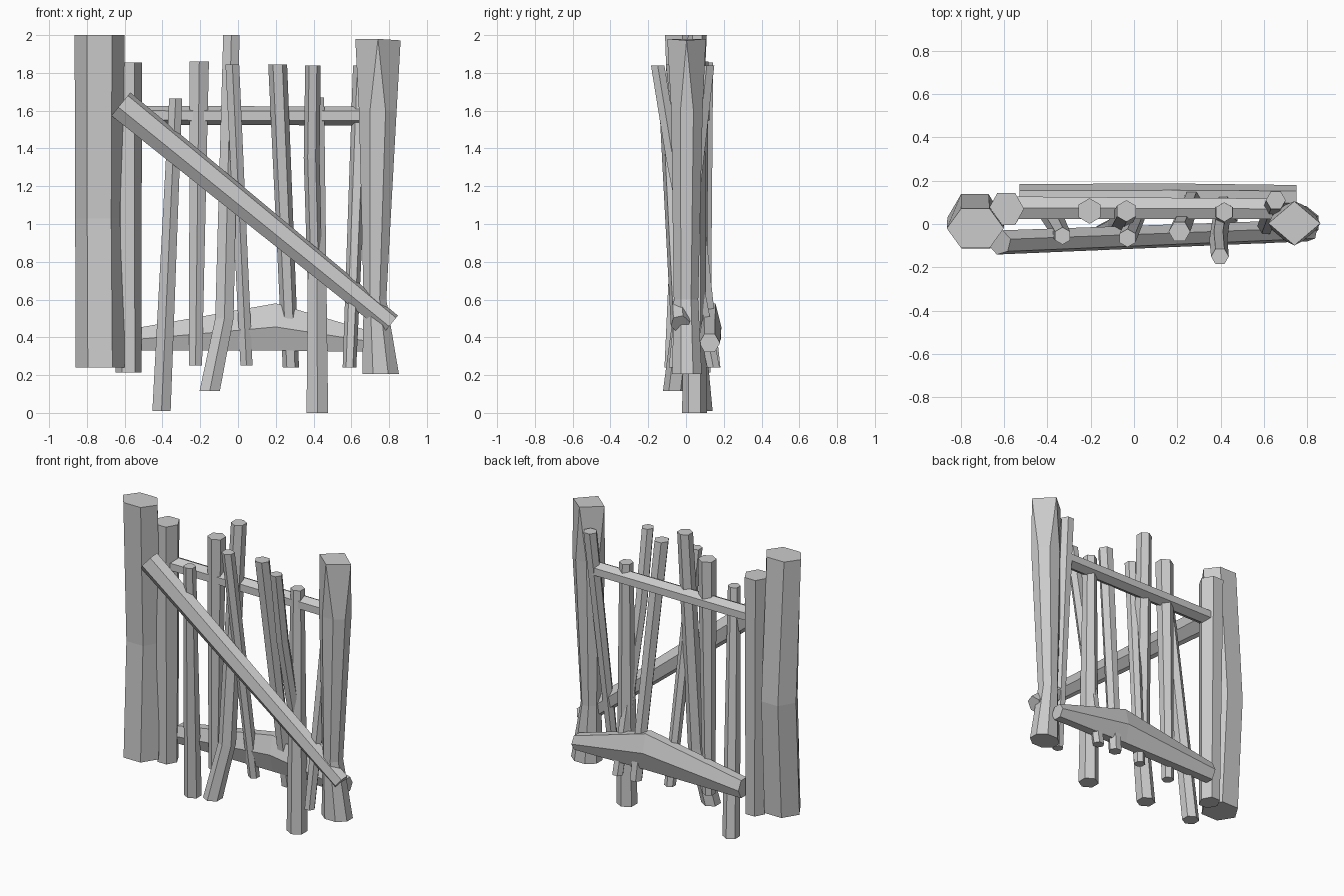
import bpy, bmesh, math
from mathutils import Vector

if "Cube" in bpy.data.objects:
    bpy.data.objects.remove(bpy.data.objects["Cube"])

X, Y, Z = Vector((1, 0, 0)), Vector((0, 1, 0)), Vector((0, 0, 1))


def loft(name, rings):
    """Skin a list of equal-length point rings and cap both ends."""
    bm = bmesh.new()
    loops = [[bm.verts.new(p) for p in ring] for ring in rings]
    n = len(loops[0])
    for a, b in zip(loops, loops[1:]):
        for i in range(n):
            j = (i + 1) % n
            bm.faces.new((a[i], a[j], b[j], b[i]))
    bm.faces.new(loops[0])
    bm.faces.new(loops[-1])
    bmesh.ops.remove_doubles(bm, verts=bm.verts[:], dist=0.0005)
    bmesh.ops.recalc_face_normals(bm, faces=bm.faces[:])
    me = bpy.data.meshes.new(name)
    bm.to_mesh(me)
    bm.free()
    ob = bpy.data.objects.new(name, me)
    bpy.context.collection.objects.link(ob)
    return ob


def log(name, stations, u=X, v=Y, phase=0, sides=6):
    """Hexagonal log; each station is (x, y, z, radius_u, radius_v)."""
    rings = []
    for x, y, z, ru, rv in stations:
        ring = []
        for i in range(sides):
            a = math.radians(phase) + math.tau * i / sides
            ring.append(Vector((x, y, z)) + u * ru * math.cos(a) + v * rv * math.sin(a))
        rings.append(ring)
    return loft(name, rings)


# Left post, bowed backwards in the middle
log("left_post", [(-.73, -.01, .24, .13, .12), (-.735, .03, 1.03, .127, .125),
                  (-.733, -.02, 2.0, .132, .105)])

# Right post: octagonal shaft whose corners pinch into a diamond top
rings = []
for x, y, z, rx, ry, half in [(.755, .005, .205, .105, .085, 22.5), (.725, 0, .6, .065, .07, 22.5),
                              (.74, .005, 1.6, .108, .09, 22.5), (.741, .003, 1.98, .12, .102, 0)]:
    rings.append([Vector((x + rx * math.cos(math.radians(90 * k + s * half)),
                          y + ry * math.sin(math.radians(90 * k + s * half)),
                          z - (.008 if k == 0 and half == 0 else 0)))
                  for k in range(4) for s in (-1, 1)])
loft("right_post", rings)

# Slim post beside the left post
log("inner_left_post", [(-.58, .065, .215, .068, .075), (-.59, .07, 1.855, .082, .085)])

# Rails
log("upper_rail", [(-.56, .075, 1.575, .06, .05), (.64, .07, 1.572, .055, .05)], Y, Z, 30)
log("lower_rail", [(-.53, .125, .39, .06, .07), (.2, .125, .455, .062, .144),
                   (.75, .125, .37, .055, .055)], Y, Z)

# Diagonal brace across the front
a, b = Vector((-.62, -.085, 1.635)), Vector((.81, -.03, .47))
perp = (b - a).cross(Y).normalized()
if perp.z < 0:
    perp = -perp
log("diagonal_brace", [(*a, .058, .082), (*b, .052, .06)], Y, perp, 165 if perp.x < 0 else 15)

# Crooked pickets: (x, y, z, radius) from bottom to top
pickets = [
    [(-.405, .085, .01, .056), (-.33, -.055, 1.665, .04)],
    [(-.225, .07, .25, .04), (-.205, .06, 1.86, .059)],
    [(-.15, -.06, .115, .062), (-.072, -.015, .5, .056), (-.035, .06, 2.0, .05)],
    [(.045, .11, .25, .037), (-.03, -.065, 1.845, .042)],
    [(.28, .145, .24, .043), (.21, -.035, 1.845, .05)],
    [(.42, .145, .24, .038), (.39, -.07, 1.35, .042), (.397, -.15, 1.84, .041)],
    [(.42, .045, 0, .066), (.417, .055, 1.67, .045)],
    [(.59, -.06, .24, .036), (.655, .11, 1.84, .046)],
]
for i, pts in enumerate(pickets, 1):
    log(f"picket_{i}", [(x, y, z, r, r) for x, y, z, r in pts], phase=30 if i in (1, 2, 3, 4, 7) else 0)
